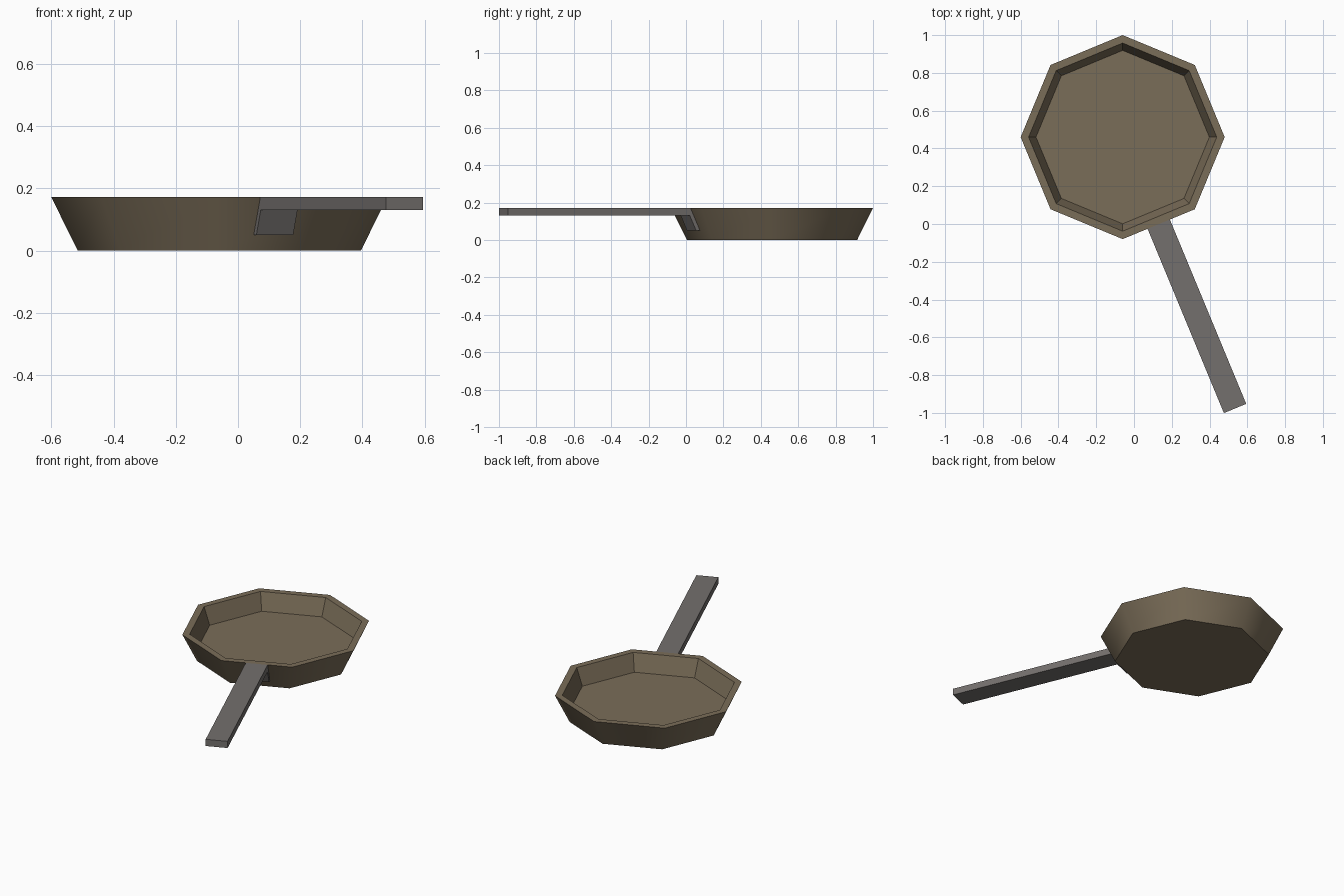
import bpy, bmesh, math
from mathutils import Vector

if "Cube" in bpy.data.objects:
    bpy.data.objects.remove(bpy.data.objects["Cube"])

CX, CY = -0.06, 0.46      # pan centre
H = 0.172                 # rim height


def material(name, rgb):
    m = bpy.data.materials.new(name)
    m.diffuse_color = (*rgb, 1)
    m.use_nodes = True
    m.node_tree.nodes["Principled BSDF"].inputs["Base Color"].default_value = m.diffuse_color
    return m


def finish(bm, name, mat):
    bmesh.ops.recalc_face_normals(bm, faces=bm.faces)
    me = bpy.data.meshes.new(name)
    bm.to_mesh(me)
    bm.free()
    me.materials.append(mat)
    ob = bpy.data.objects.new(name, me)
    bpy.context.collection.objects.link(ob)
    return ob


brown = material("warm brown metal", (0.195, 0.153, 0.098))
grey = material("grey handle", (0.175, 0.162, 0.155))

# Octagonal pan: outer wall, flat rim, inner wall, with capped bottom and floor
bm = bmesh.new()
rings = []
for r, z in [(0.455, 0), (0.54, H), (0.498, H), (0.459, 0.065)]:
    rings.append([bm.verts.new((CX + r * math.cos(i * math.pi / 4),
                                CY + r * math.sin(i * math.pi / 4), z)) for i in range(8)])
for k in range(3):
    for i in range(8):
        j = (i + 1) % 8
        f = bm.faces.new((rings[k][i], rings[k][j], rings[k + 1][j], rings[k + 1][i]))
        f.smooth = (k == 0)   # only the outer wall is smooth
bm.faces.new(rings[0])
bm.faces.new(rings[3])
finish(bm, "pan", brown)

# Handle with sloped mounting lug: side profile (distance from centre, height) extruded sideways
a = math.radians(-67.5)
out = Vector((math.cos(a), math.sin(a), 0))
side = Vector((-math.sin(a), math.cos(a), 0)) * 0.064
profile = [(0.4985, H), (1.555, H), (1.555, 0.13), (0.502, 0.13), (0.4655, 0.05), (0.443, 0.05)]
bm = bmesh.new()
base = Vector((CX, CY, 0)) - side
face = bm.faces.new([bm.verts.new(base + out * d + Vector((0, 0, z))) for d, z in profile])
ext = bmesh.ops.extrude_face_region(bm, geom=[face])
bmesh.ops.translate(bm, vec=side * 2,
                    verts=[v for v in ext["geom"] if isinstance(v, bmesh.types.BMVert)])
finish(bm, "handle", grey)
